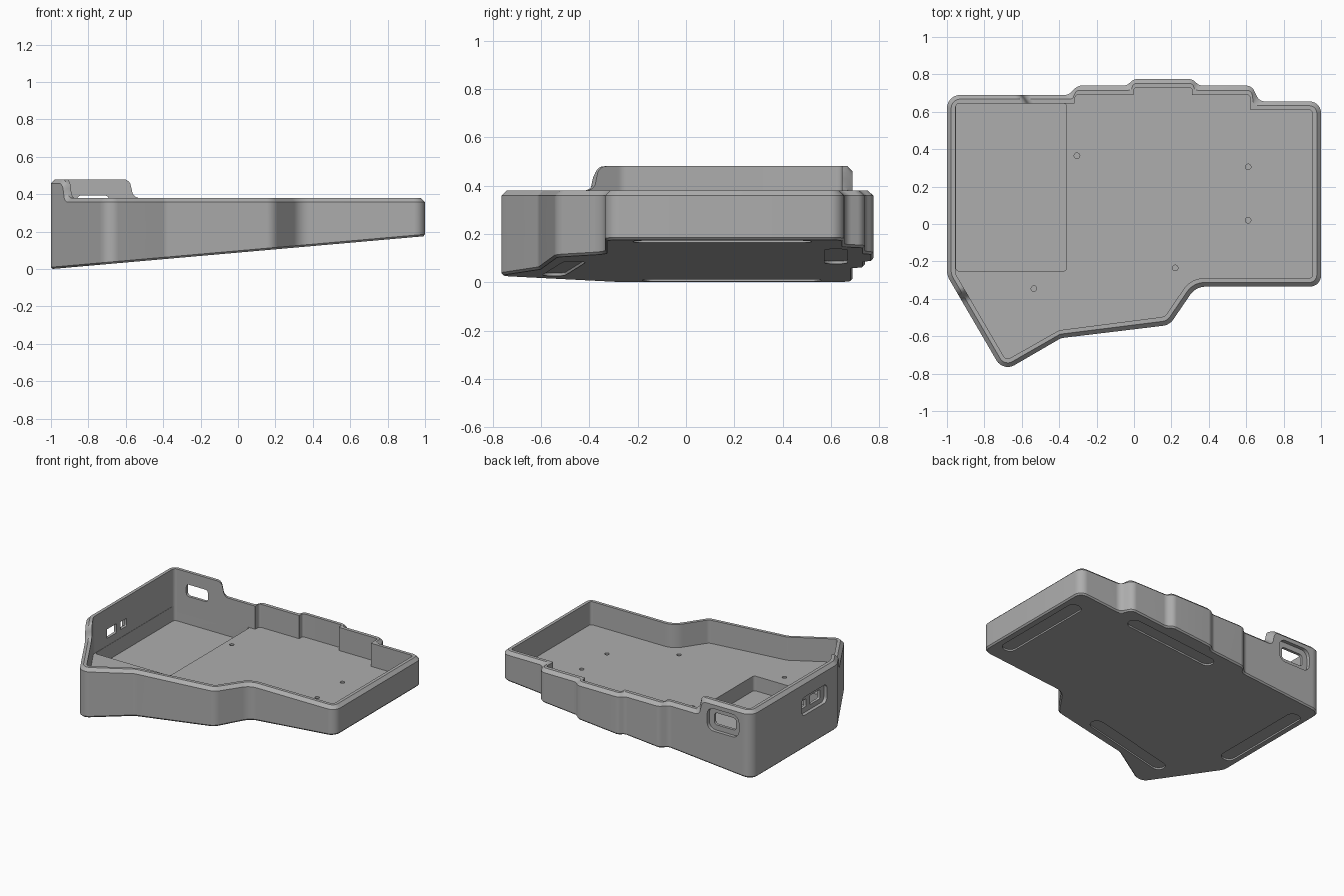
import bpy, bmesh, math
from mathutils import Vector, Matrix

cube = bpy.data.objects.get("Cube")
if cube:
    bpy.data.objects.remove(cube)

grey = bpy.data.materials.new("matte grey")
grey.use_nodes = True
GREY = (0.42, 0.42, 0.42, 1)
grey.diffuse_color = GREY
grey.node_tree.nodes["Principled BSDF"].inputs["Base Color"].default_value = GREY

SLOPE = 0.088            # wedge of the underside
FLOOR, POCKET = 0.215, 0.11
RIM, RAISE = 0.38, 0.10

# Matching corners (x, y, radius) of the outer and inner wall, counter-clockwise
OUTER = [(-1, -.275, .1), (-.70, -.79, .07), (-.39, -.61, .08), (.19, -.54, .08),
         (.33, -.335, .1), (1, -.335, .06), (1, .655, .06), (.67, .655, .05),
         (.63, .74, .05), (.35, .74, .05), (.31, .775, .05), (0, .775, .05),
         (-.04, .74, .05), (-.30, .74, .05), (-.35, .69, .05), (-1, .69, .07)]
INNER = [(-.955, -.265, .06), (-.684, -.729, .025), (-.40, -.568, .04), (.165, -.495, .04),
         (.305, -.29, .13), (.955, -.29, .02), (.955, .61, .02), (.62, .61, .004),
         (.62, .69, .015), (.31, .69, .004), (.31, .73, .015), (0, .73, .015),
         (0, .69, .004), (-.315, .69, .015), (-.315, .645, .004), (-.955, .645, .025)]
STEPPED = {0: 80, 14: 100}   # edges where the rim changes height


def rounded(corners, splits={}, seg=7):
    """Polygon with circular corners; chosen edges get extra points."""
    arcs, n = [], len(corners)
    for i, (x, y, r) in enumerate(corners):
        p = Vector((x, y))
        a = (Vector(corners[i - 1][:2]) - p).normalized()
        b = (Vector(corners[(i + 1) % n][:2]) - p).normalized()
        half = (math.pi - a.angle(b)) / 2
        t, w = r * math.tan(half), math.cos(half)
        arc = []
        for k in range(seg + 1):
            u = k / seg
            c = ((1 - u) ** 2, 2 * u * (1 - u) * w, u * u)
            arc.append(((p + a * t) * c[0] + p * c[1] + (p + b * t) * c[2]) / sum(c))
        arcs.append(arc)
    pts = []
    for i, arc in enumerate(arcs):
        pts += arc
        m = splits.get(i, 1)
        pts += [arc[-1].lerp(arcs[(i + 1) % n][0], k / m) for k in range(1, m)]
    return pts


def rim_height(p):
    """Rim height with an S-shaped step up around the tall corner."""
    u = max(0, min(1, (-.56 - p.x) / .08, (p.y + .43) / .08))
    if u < .5:
        s = .5 - .5 * math.sqrt(1 - 4 * u * u)
    else:
        s = .5 + .5 * math.sqrt(max(0, 1 - 4 * (1 - u) ** 2))
    return RIM + RAISE * s


def under(p):
    return SLOPE * (p.x + 1)


def make_object(name, bm):
    bmesh.ops.recalc_face_normals(bm, faces=bm.faces)
    mesh = bpy.data.meshes.new(name)
    bm.to_mesh(mesh)
    bm.free()
    mesh.materials.append(grey)
    ob = bpy.data.objects.new(name, mesh)
    bpy.context.collection.objects.link(ob)
    return ob


def loft(name, rings):
    """Closed solid through rings of equal point count."""
    bm = bmesh.new()
    loops = [[bm.verts.new(v) for v in ring] for ring in rings]
    for lo, hi in zip(loops, loops[1:]):
        for i in range(len(lo)):
            bm.faces.new((lo[i - 1], lo[i], hi[i], hi[i - 1]))
    bm.faces.new(loops[0][::-1])
    bm.faces.new(loops[-1])
    return make_object(name, bm)


# Case shell: underside, wall, chamfered rim, inner wall, floor
outer, inner = rounded(OUTER, STEPPED), rounded(INNER, STEPPED)
pairs = list(zip(outer, inner))
base = [o.lerp(i, .2) for o, i in pairs]
lip = [o.lerp(i, .5) for o, i in pairs]
case = loft("keyboard_case", [
    [(p.x, p.y, under(p)) for p in base],
    [(p.x, p.y, under(p) + .01) for p in outer],
    [(p.x, p.y, rim_height(p) - .022) for p in outer],
    [(p.x, p.y, rim_height(o)) for p, o in zip(lip, outer)],
    [(p.x, p.y, rim_height(o)) for p, o in zip(inner, outer)],
    [(p.x, p.y, FLOOR) for p in inner]])

cutters = []


def cut(name, size, radius, depth, place):
    """Rounded block, centred on its local origin, used to cut the case."""
    w, h = size[0] / 2, size[1] / 2
    pts = rounded([(-w, -h, radius), (w, -h, radius), (w, h, radius), (-w, h, radius)])
    ob = loft(name, [[place @ Vector((p.x, p.y, z)) for p in pts]
                     for z in (-depth / 2, depth / 2)])
    ob.hide_render = True
    cutters.append(ob)


def at(x, y, z):
    return Matrix.Translation((x, y, z))


# Deep pocket in the floor
cut("floor_pocket", (.593, .897), .02, .4, at(-.6565, .1965, POCKET + .2))

# Screw holes
for x, y in [(-.305, .365), (.61, .305), (.61, .02), (.22, -.235), (-.535, -.345)]:
    cut("screw_hole", (.03, .03), .01499, .08, at(x, y, FLOOR))

# Foot recesses, parallel to the sloped underside
tilt = Matrix.Rotation(-math.atan(SLOPE), 4, 'Y')
for x, y, length, turn in [(.905, .15, .74, 90), (-.91, .19, .74, 90),
                           (.21, .62, .70, 0), (-.37, -.505, .68, 8)]:
    place = at(x, y, SLOPE * (x + 1)) @ tilt @ Matrix.Rotation(math.radians(turn), 4, 'Z')
    cut("foot_recess", (length, .095), .047, .024, place)

# Back port: shallow surround and opening
back = Matrix.Rotation(math.pi / 2, 4, 'X')
cut("back_port_surround", (.25, .16), .05, .05, at(-.775, .69, .35) @ back)
cut("back_port_opening", (.17, .085), .02, .2, at(-.775, .67, .35) @ back)

# Side ports: shared surround and two openings
side = Matrix.Rotation(math.pi / 2, 4, 'Y')
cut("side_port_surround", (.13, .28), .03, .05, at(-1, -.02, .30) @ side)
cut("side_port_opening", (.065, .11), .006, .2, at(-.98, -.06, .30) @ side)
cut("side_switch_opening", (.055, .07), .006, .2, at(-.98, .075, .30) @ side)

for c in cutters:
    mod = case.modifiers.new(c.name, 'BOOLEAN')
    mod.operation, mod.solver, mod.object = 'DIFFERENCE', 'EXACT', c
bpy.context.view_layer.update()
deps = bpy.context.evaluated_depsgraph_get()
result = bpy.data.meshes.new_from_object(case.evaluated_get(deps))
case.modifiers.clear()
case.data = result
for c in cutters:
    bpy.data.objects.remove(c)

bpy.ops.object.select_all(action='DESELECT')
case.select_set(True)
bpy.context.view_layer.objects.active = case
bpy.ops.object.shade_smooth_by_angle(angle=math.radians(25))
